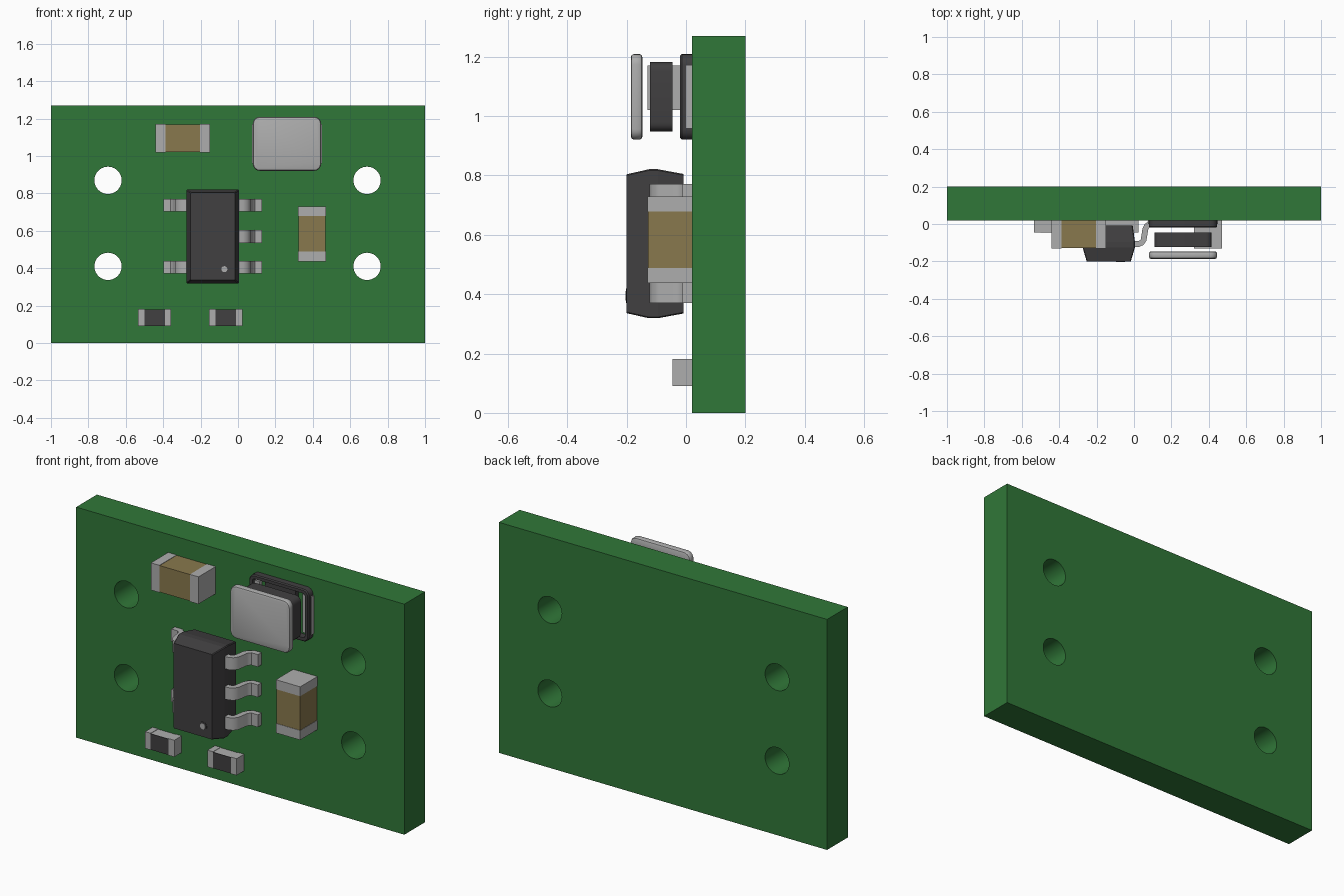
import bpy, bmesh, math
from mathutils import Vector

if "Cube" in bpy.data.objects:
    bpy.data.objects.remove(bpy.data.objects["Cube"], do_unlink=True)


def material(name, rgb):
    m = bpy.data.materials.new(name)
    m.use_nodes = True
    m.diffuse_color = (*rgb, 1)
    b = next(n for n in m.node_tree.nodes if n.type == 'BSDF_PRINCIPLED')
    b.inputs["Base Color"].default_value = (*rgb, 1)
    b.inputs["Roughness"].default_value = 0.6
    return m


GREEN = material("board green", (0.030, 0.185, 0.040))
SILVER = material("silver grey", (0.42, 0.42, 0.42))
TAN = material("ceramic tan", (0.25, 0.19, 0.075))
BLACK = material("package black", (0.052, 0.050, 0.052))

FRONT = 0.02   # y of the board's component side
BACK = 0.20


def finish(name, bm, mat, smooth=False):
    bmesh.ops.recalc_face_normals(bm, faces=bm.faces)
    me = bpy.data.meshes.new(name)
    bm.to_mesh(me)
    bm.free()
    me.materials.append(mat)
    ob = bpy.data.objects.new(name, me)
    bpy.context.collection.objects.link(ob)
    if smooth:
        bpy.ops.object.select_all(action='DESELECT')
        ob.select_set(True)
        bpy.context.view_layer.objects.active = ob
        bpy.ops.object.shade_smooth_by_angle(angle=math.radians(35))
    return ob


def loft(name, rings, mat, closed=False, smooth=False):
    """Skin a series of equal-length point rings; cap the ends, or join last to first."""
    bm = bmesh.new()
    rows = [[bm.verts.new(p) for p in r] for r in rings]
    n = len(rows[0])
    pairs = list(zip(rows, rows[1:])) + ([(rows[-1], rows[0])] if closed else [])
    for a, b in pairs:
        for i in range(n):
            j = (i + 1) % n
            bm.faces.new((a[i], a[j], b[j], b[i]))
    if not closed:
        bm.faces.new(rows[0])
        bm.faces.new(rows[-1])
    return finish(name, bm, mat, smooth)


def rounded(cx, cz, hx, hz, r, y, steps=5):
    """Rounded rectangle in the xz plane at depth y."""
    pts = []
    for k, (sx, sz) in enumerate(((1, 1), (-1, 1), (-1, -1), (1, -1))):
        for i in range(steps + 1):
            a = math.pi / 2 * (k + i / steps)
            pts.append((cx + sx * (hx - r) + r * math.cos(a), y,
                        cz + sz * (hz - r) + r * math.sin(a)))
    return pts


def box(name, x, y, z, mat):
    rect = lambda yy: [(x[0], yy, z[0]), (x[1], yy, z[0]), (x[1], yy, z[1]), (x[0], yy, z[1])]
    return loft(name, [rect(y[0]), rect(y[1])], mat)


def disc(name, cx, cz, r, y0, y1, mat, n=40):
    ring = lambda y: [(cx + r * math.cos(2 * math.pi * i / n), y,
                       cz + r * math.sin(2 * math.pi * i / n)) for i in range(n)]
    return loft(name, [ring(y0), ring(y1)], mat, smooth=True)


# Board with four drilled mounting holes
board = box("circuit_board", (-1, 1), (FRONT, BACK), (0, 1.27), GREEN)
for hx in (-0.695, 0.69):
    for hz in (0.41, 0.87):
        cutter = disc("hole_cutter", hx, hz, 0.073, FRONT - 0.1, BACK + 0.1, GREEN)
        cutter.hide_render = True
        mod = board.modifiers.new("hole", 'BOOLEAN')
        mod.operation = 'DIFFERENCE'
        mod.solver = 'EXACT'
        mod.object = cutter
        bpy.ops.object.select_all(action='DESELECT')
        board.select_set(True)
        bpy.context.view_layer.objects.active = board
        bpy.ops.object.modifier_apply(modifier=mod.name)
        bpy.data.objects.remove(cutter, do_unlink=True)
bpy.ops.object.shade_smooth_by_angle(angle=math.radians(35))


# Two-terminal chip parts: a body between two metal end caps
def chip(name, x, z, depth, cap, body_mat, vertical=False):
    y, g = (FRONT - depth, FRONT), 0.002
    yb = (y[0] + g, y[1])
    if vertical:
        box(name + "_body", (x[0] + g, x[1] - g), yb, (z[0] + cap, z[1] - cap), body_mat)
        box(name + "_lower_cap", x, y, (z[0], z[0] + cap), SILVER)
        box(name + "_upper_cap", x, y, (z[1] - cap, z[1]), SILVER)
    else:
        box(name + "_body", (x[0] + cap, x[1] - cap), yb, (z[0] + g, z[1] - g), body_mat)
        box(name + "_right_cap", (x[0], x[0] + cap), y, z, SILVER)
        box(name + "_left_cap", (x[1] - cap, x[1]), y, z, SILVER)


chip("upper_capacitor", (-0.44, -0.15), (1.02, 1.17), 0.15, 0.052, TAN)
chip("side_capacitor", (0.322, 0.47), (0.437, 0.73), 0.15, 0.052, TAN, vertical=True)
for name, x0 in (("right_resistor", -0.535), ("left_resistor", -0.155)):
    x1 = x0 + 0.178
    chip(name, (x0, x1), (0.09, 0.182), 0.065, 0.034, SILVER)
    box(name + "_film", (x0 + 0.034, x1 - 0.034), (-0.046, -0.042), (0.092, 0.18), BLACK)

# Regulator package with drafted sides and a chamfered front edge
CX, CZ = -0.135, 0.57
loft("regulator_body", [rounded(CX, CZ, hx, hz, 0.004, y, 1) for hx, hz, y in
     ((0.118, 0.234, -0.20), (0.140, 0.251, -0.125),
      (0.140, 0.251, -0.095), (0.128, 0.235, -0.008))], BLACK)
disc("pin_one_rim", -0.073, 0.395, 0.024, -0.202, -0.198, BLACK, 24)
disc("pin_one_dot", -0.073, 0.395, 0.016, -0.204, -0.198, SILVER, 24)


# Gull-wing leads: a bent strip drawn in xy, thickened, extruded in z
def lead(name, side, z):
    path = [Vector(p) for p in ((0.12, -0.107), (0.160, -0.107), (0.176, -0.100),
                                (0.186, -0.086), (0.196, -0.026), (0.205, -0.010),
                                (0.221, 0.004), (0.264, 0.004))]
    up, down = [], []
    for i, p in enumerate(path):
        d = (path[min(i + 1, len(path) - 1)] - path[max(i - 1, 0)]).normalized()
        off = Vector((-d.y, d.x)) * 0.0155
        up.append(p + off)
        down.append(p - off)
    outline = up + down[::-1]
    loft(name, [[(CX + side * p.x, p.y, zz) for p in outline]
                for zz in (z - 0.034, z + 0.034)], SILVER, smooth=True)


for i, z in enumerate((0.405, 0.57, 0.737)):
    lead(f"left_lead_{i + 1}", 1, z)
    if i != 1:
        lead(f"right_lead_{i + 1}", -1, z)

# Power inductor: cover plate, winding block, open base frame, side terminals
IX, IZ = 0.262, 1.065
loft("inductor_cover", [rounded(IX, IZ, 0.182 - e, 0.144 - e, 0.035, y) for e, y in
     ((0.010, -0.186), (0.003, -0.183), (0, -0.176), (0, -0.156),
      (0.003, -0.150), (0.010, -0.147))], SILVER, smooth=True)
loft("inductor_winding", [rounded(IX, IZ, 0.153, 0.117, 0.03, y)
                          for y in (-0.122, -0.046)], BLACK, smooth=True)
loft("inductor_base_frame", [rounded(IX, IZ, 0.182 - e, 0.144 - e, 0.035 - e, y) for e, y in
     ((0, FRONT), (0, -0.014), (0.005, -0.02), (0.022, -0.02), (0.022, FRONT))],
     BLACK, closed=True, smooth=True)
box("inductor_base_bridge", (0.17, 0.355), (-0.008, FRONT), (0.935, 1.195), BLACK)
for name, s in (("left", 1), ("right", -1)):
    xs = sorted((IX + s * 0.13, IX + s * 0.186))
    box(f"inductor_{name}_terminal", xs, (0.0, FRONT), (0.96, 1.17), SILVER)
